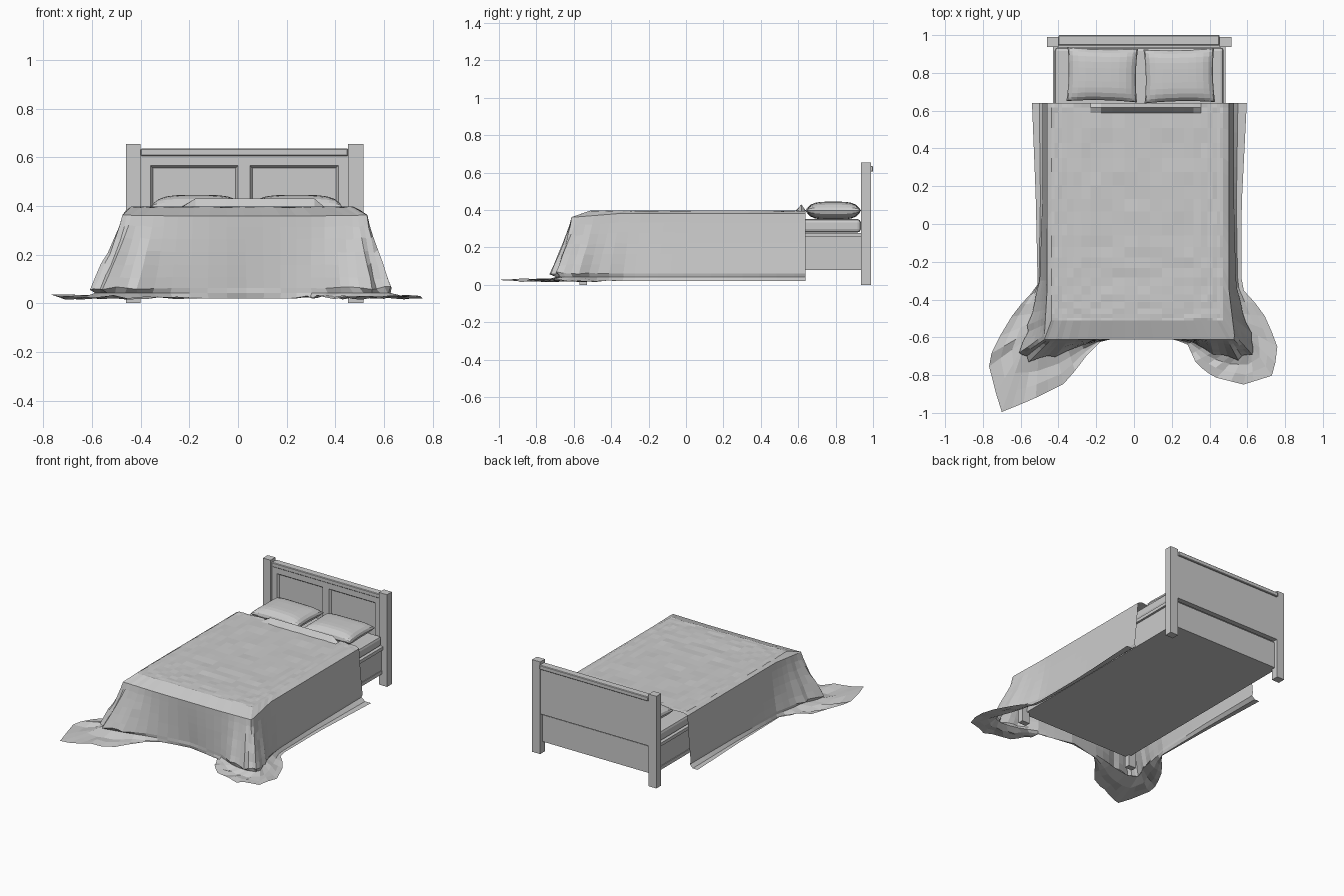
import bpy, bmesh, math, random
from mathutils import Vector

if "Cube" in bpy.data.objects:
    bpy.data.objects.remove(bpy.data.objects["Cube"])

random.seed(4)


def finish(name, bm, bevel=0.0, segs=1):
    bmesh.ops.recalc_face_normals(bm, faces=bm.faces)
    me = bpy.data.meshes.new(name)
    bm.to_mesh(me)
    bm.free()
    ob = bpy.data.objects.new(name, me)
    bpy.context.collection.objects.link(ob)
    if bevel:
        m = ob.modifiers.new("bevel", 'BEVEL')
        m.width, m.segments = bevel, segs
    return ob


def box(name, x0, x1, y0, y1, z0, z1, bevel=0.0, segs=1):
    bm = bmesh.new()
    bmesh.ops.create_cube(bm, size=1)
    for v in bm.verts:
        v.co = ((x0 + x1) / 2 + v.co.x * (x1 - x0),
                (y0 + y1) / 2 + v.co.y * (y1 - y0),
                (z0 + z1) / 2 + v.co.z * (z1 - z0))
    return finish(name, bm, bevel, segs)


def lerp(a, b, t):
    return a + (b - a) * t


# Posts and legs
for side, x0, x1 in (("left", -.46, -.40), ("right", .452, .515)):
    box(side + "_head_post", x0, x1, .936, .99, 0, .654)
    box(side + "_front_leg", x0, x1, -.57, -.53, 0, .20)

# Headboard: slab with two sunken panels, plus top rail
bm = bmesh.new()
bmesh.ops.create_cube(bm, size=1)
for v in bm.verts:
    v.co = (lerp(-.40, .452, v.co.x + .5), lerp(.95, .988, v.co.y + .5), lerp(.285, .615, v.co.z + .5))
for x in (-.36, 0, .05, .412):
    bmesh.ops.bisect_plane(bm, geom=bm.verts[:] + bm.edges[:] + bm.faces[:], plane_co=(x, 0, 0), plane_no=(1, 0, 0))
for z in (.31, .565):
    bmesh.ops.bisect_plane(bm, geom=bm.verts[:] + bm.edges[:] + bm.faces[:], plane_co=(0, 0, z), plane_no=(0, 0, 1))
bm.normal_update()
panels = []
for f in bm.faces:
    c = f.calc_center_median()
    if f.normal.y < -.9 and .31 < c.z < .565 and (-.36 < c.x < 0 or .05 < c.x < .412):
        panels.append(f)
bmesh.ops.inset_individual(bm, faces=panels, thickness=.014, depth=-.014)
finish("headboard", bm)
box("headboard_top_rail", -.40, .452, .946, 1.0, .605, .636, .004)

# Frame, side ledge and mattress
box("bed_base", -.415, .47, -.56, .965, .08, .27)
box("bed_base_ledge", -.43, .485, -.57, .945, .255, .278)
box("bed_base_lower_trim", -.42, .475, -.565, .945, .08, .105)
box("mattress", -.42, .475, -.56, .935, .28, .352, .018, 2)


# Pillows: two domed sheets welded at a thin rim
def pillow(name, cx, cy, cz, hx, hy, h, rot):
    bm = bmesh.new()
    n = 12
    c, s = math.cos(rot), math.sin(rot)
    for sg in (-1, 1):
        res = bmesh.ops.create_grid(bm, x_segments=n, y_segments=n, size=1)
        for v in res["verts"]:
            u, w = math.sin(v.co.x * math.pi / 2), math.sin(v.co.y * math.pi / 2)
            x = hx * u * (1 - .05 * (1 - w * w))
            y = hy * w * (1 - .06 * (1 - u * u))
            dome = max(0, (1 - u ** 4) * (1 - w ** 4)) ** .5
            v.co = (cx + x * c - y * s, cy + x * s + y * c, cz + sg * h * dome)
    bmesh.ops.remove_doubles(bm, verts=bm.verts, dist=.0005)
    finish(name, bm)


pillow("left_pillow", -.168, .79, .397, .187, .143, .048, -.02)
pillow("right_pillow", .24, .785, .397, .187, .143, .048, .02)

# Blanket: position along edge, floor contact x y, hem x y
keys = [
    (0, -.485, .64, -.54, .64), (.5, -.485, .14, -.52, .14), (.95, -.50, -.31, -.51, -.33),
    (1.08, -.54, -.46, -.63, -.46), (1.16, -.56, -.56, -.75, -.66), (1.21, -.60, -.64, -.77, -.77),
    (1.24, -.60, -.70, -.70, -.995), (1.29, -.52, -.72, -.54, -.93), (1.37, -.40, -.69, -.36, -.84),
    (1.5, -.22, -.625, -.20, -.63), (1.72, .03, -.59, .03, -.57), (1.98, .29, -.62, .28, -.63),
    (2.10, .43, -.69, .33, -.74), (2.17, .53, -.71, .42, -.81), (2.21, .61, -.70, .58, -.85),
    (2.25, .64, -.66, .74, -.80), (2.32, .61, -.56, .76, -.64), (2.42, .575, -.46, .68, -.46),
    (2.52, .54, -.32, .57, -.34), (2.95, .53, .10, .57, .10), (3.45, .53, .64, .597, .64)]


def contour(s):
    for a, b in zip(keys, keys[1:]):
        if s <= b[0]:
            break
    t = min(1, (s - a[0]) / (b[0] - a[0]))
    p = [lerp(i, j, t) for i, j in zip(a, b)]
    return Vector((p[1], p[2], 0)), Vector((p[3], p[4], 0))


NX, NY = 22, 20
us = [i / NX - .10 * math.sin(2 * math.pi * i / NX) for i in range(NX + 1)]
vs = [0, .02, .045] + [lerp(.045, 1, 1 - (1 - j / NY) ** 1.5) for j in range(1, NY + 1)]
NY = len(vs) - 1
bm = bmesh.new()
top = []
for j, v in enumerate(vs):
    row = []
    for u in us:
        x, y = lerp(-.437, .472, u), lerp(.64, -.51, v)
        z = .394 + random.uniform(-.002, .004)
        if j == 1 and -.2 < x < .32:       # raised fold by the pillows
            z = .43
        row.append(bm.verts.new((x, y, z)))
    top.append(row)
for j in range(NY):
    for i in range(NX):
        bm.faces.new((top[j][i], top[j][i + 1], top[j + 1][i + 1], top[j + 1][i]))

# Edge loop around left side, front and right side
edge = [(top[j][0], 1.24 * vs[j], -.46, lerp(.64, -.60, vs[j]), .382) for j in range(NY)]
edge += [(top[NY][i], 1.24 + .97 * us[i], lerp(-.475, .53, us[i]), -.612, .358) for i in range(NX + 1)]
edge += [(top[j][NX], 3.45 - 1.24 * vs[j], .503, lerp(.64, -.60, vs[j]), .382) for j in reversed(range(NY))]

# Hanging sides, pleated corners and hem on the floor
columns = []
for k, (tv, s, x, y, z) in enumerate(edge):
    rim, (foot, hem) = Vector((x, y, z)), contour(s)
    near = min(abs(s - 1.24), abs(s - 2.21))
    z = rim.z = lerp(.362, z, min(1, near / .25))
    if near < .25 and y > -.61:
        rim.x += (.25 - near) / .25 * (-.015 if x < 0 else .03)
    corner = max(0, 1 - near / .3)
    out = Vector((rim.x - .027, rim.y + .1, 0)).normalized()
    col = [tv, bm.verts.new(rim)]
    for f in (.15, .32, .5, .68, .85, 1):
        p = rim.lerp(foot, f ** 1.25)
        p += out * corner * f * .022 * (1 if k % 3 == 0 else -.6) * random.uniform(.5, 1.2)
        p.z = lerp(z, .062, f) + random.uniform(-.008, .008) * corner
        col.append(bm.verts.new(p))
    for g in (-.12, .3, .65, 1):
        p = foot.lerp(hem, g)
        p.z = .042 if g < 0 else .02 + random.uniform(-.006, .016) * min(1, corner * 3)
        col.append(bm.verts.new(p))
    columns.append(col)
for a, b in zip(columns, columns[1:]):
    for i in range(len(a) - 1):
        bm.faces.new((a[i], b[i], b[i + 1], a[i + 1]))
finish("blanket", bm)
